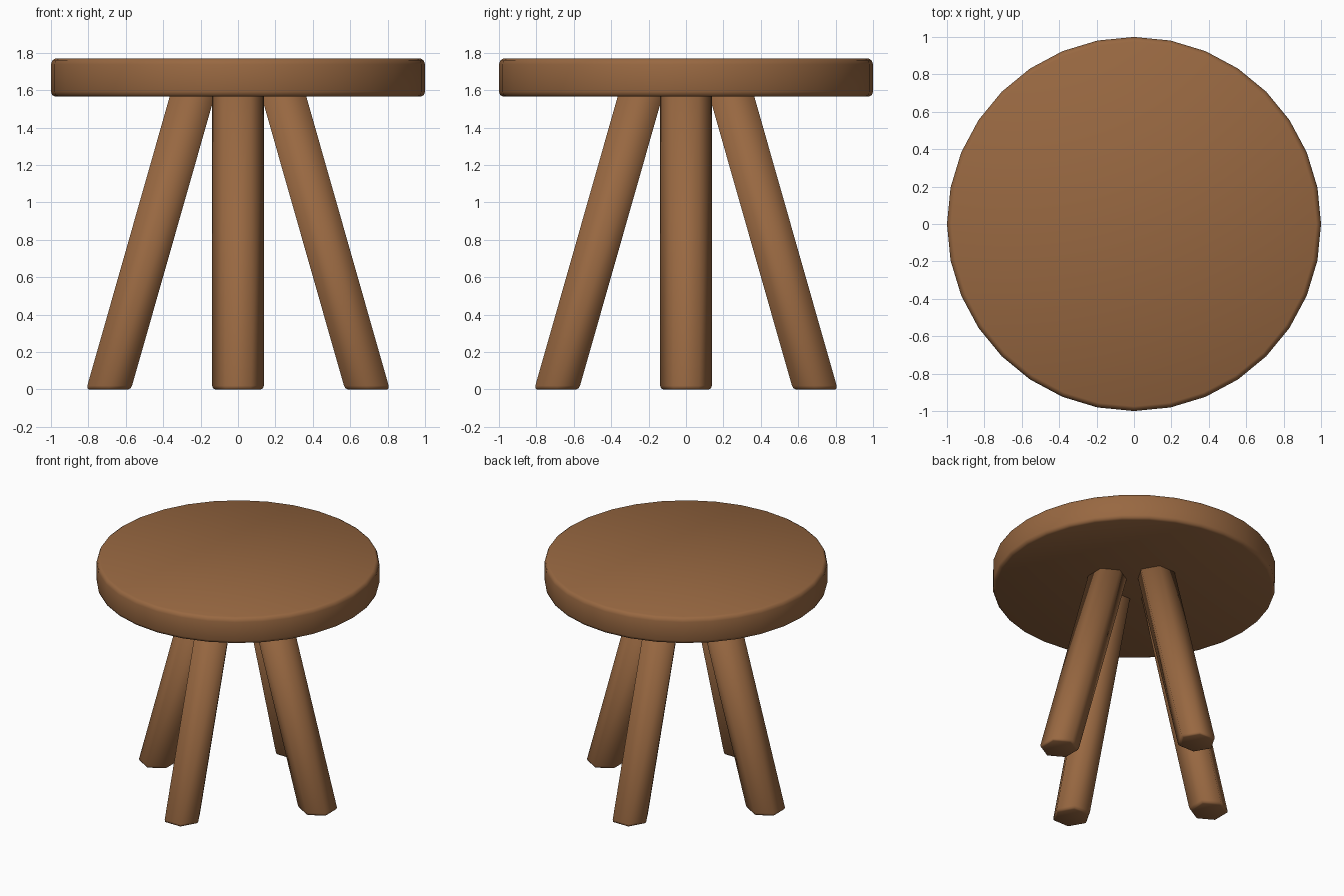
import bpy
import bmesh
from math import cos, sin, pi, tau

cube = bpy.data.objects.get("Cube")
if cube:
    bpy.data.objects.remove(cube, do_unlink=True)

wood = bpy.data.materials.new("brown wood")
wood.use_nodes = True
color = (0.314, 0.138, 0.053, 1)
wood.diffuse_color = color
bsdf = wood.node_tree.nodes["Principled BSDF"]
bsdf.inputs["Base Color"].default_value = color
bsdf.inputs["Roughness"].default_value = 0.8


def loft(name, sides, rings, turn=0.0):
    """Solid through rings of (x offset, radius, z), turned about the z axis."""
    bm = bmesh.new()
    loops = []
    for offset, radius, z in rings:
        loop = []
        for i in range(sides):
            # first corner points along y, so flats of a hexagon face along x
            a = pi / 2 + tau * i / sides
            x, y = offset + radius * cos(a), radius * sin(a)
            loop.append(bm.verts.new((x * cos(turn) - y * sin(turn),
                                      x * sin(turn) + y * cos(turn), z)))
        loops.append(loop)
    for low, high in zip(loops, loops[1:]):
        for i in range(sides):
            j = (i + 1) % sides
            bm.faces.new((low[i], low[j], high[j], high[i]))
    bm.faces.new(loops[0][::-1])
    bm.faces.new(loops[-1])
    mesh = bpy.data.meshes.new(name)
    bm.to_mesh(mesh)
    bm.free()
    mesh.materials.append(wood)
    mesh.shade_smooth()
    obj = bpy.data.objects.new(name, mesh)
    bpy.context.collection.objects.link(obj)
    return obj


# Round seat with softened rims
loft("seat", 32, [(0, 0.975, 1.565), (0, 0.993, 1.573), (0, 1, 1.592),
                  (0, 1, 1.738), (0, 0.992, 1.76), (0, 0.975, 1.77)])

# Four splayed hexagonal legs with flat, softened feet
for k, side in enumerate(("left", "back", "right", "front")):
    loft(side + "_leg", 6, [(0.692, 0.122, 0), (0.69, 0.133, 0.006),
                            (0.686, 0.138, 0.02), (0.236, 0.138, 1.6)],
         turn=k * pi / 2)
